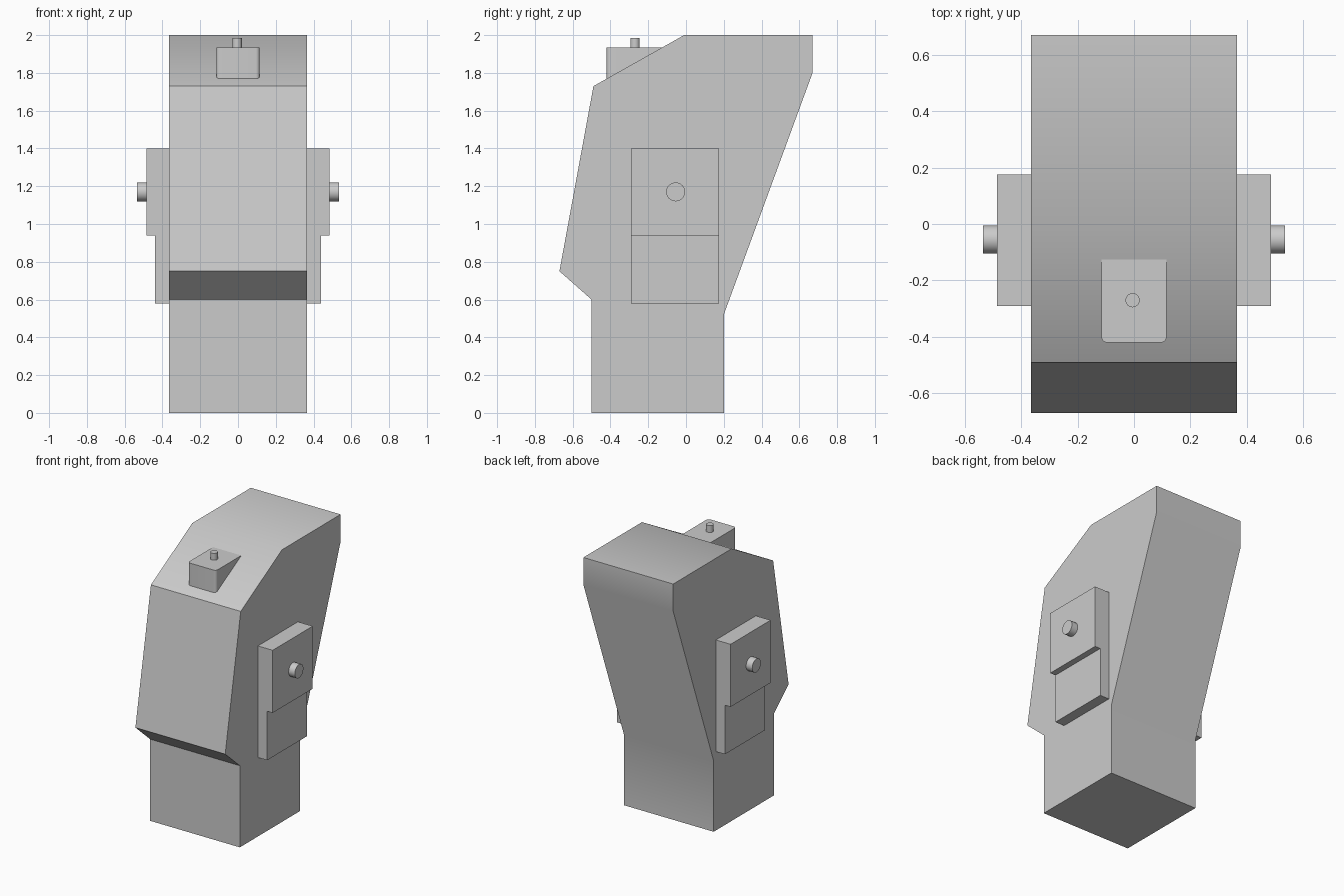
import bpy
import bmesh
import math
from mathutils import Vector

if "Cube" in bpy.data.objects:
    bpy.data.objects.remove(bpy.data.objects["Cube"], do_unlink=True)

# Single grey colour
grey = bpy.data.materials.new("plain grey")
grey.use_nodes = True
grey.diffuse_color = (0.6, 0.6, 0.6, 1)
grey.node_tree.nodes["Principled BSDF"].inputs["Base Color"].default_value = (0.6, 0.6, 0.6, 1)


def finish(name, bm):
    bmesh.ops.recalc_face_normals(bm, faces=bm.faces)
    mesh = bpy.data.meshes.new(name)
    bm.to_mesh(mesh)
    bm.free()
    mesh.materials.append(grey)
    obj = bpy.data.objects.new(name, mesh)
    bpy.context.collection.objects.link(obj)
    bpy.ops.object.select_all(action="DESELECT")
    obj.select_set(True)
    bpy.context.view_layer.objects.active = obj
    bpy.ops.object.shade_smooth_by_angle(angle=math.radians(30))
    return obj


def prism(name, points, sweep):
    """Extrude a closed outline along the sweep vector."""
    bm = bmesh.new()
    face = bm.faces.new([bm.verts.new(p) for p in points])
    out = bmesh.ops.extrude_face_region(bm, geom=[face], use_keep_orig=True)
    moved = [g for g in out["geom"] if isinstance(g, bmesh.types.BMVert)]
    bmesh.ops.translate(bm, verts=moved, vec=Vector(sweep))
    return finish(name, bm)


def circle(centre, radius, axis, sides=32):
    """Ring of points around the x or z axis."""
    c = Vector(centre)
    ring = []
    for i in range(sides):
        a = math.tau * i / sides
        u, v = radius * math.cos(a), radius * math.sin(a)
        ring.append(c + Vector((0, u, v) if axis == "x" else (u, v, 0)))
    return ring


# Main body: side profile extruded across the width
half = 0.365
profile = [(-0.5, 0), (0.2, 0), (0.2, 0.52), (0.67, 1.8), (0.67, 2),
           (-0.01, 2), (-0.49, 1.73), (-0.67, 0.75), (-0.5, 0.6)]
prism("body", [(-half, y, z) for y, z in profile], (2 * half, 0, 0))

# Stepped side plates, each with a round pin
step = [(0.35, 0.58), (0.44, 0.58), (0.44, 0.94),
        (0.485, 0.94), (0.485, 1.4), (0.35, 1.4)]
for side, s in (("left", 1), ("right", -1)):
    prism(side + "_side_plate", [(s * x, -0.29, z) for x, z in step], (0, 0.465, 0))
    prism(side + "_pin", circle((s * 0.47, -0.055, 1.17), 0.05, "x"), (s * 0.065, 0, 0))

# Sight block on the sloping top, front corners rounded, base sunk into the slope
w, front, r = 0.115, -0.42, 0.02
arc = [(w - r + r * math.sin(a), front + r - r * math.cos(a))
       for a in (math.radians(90 * i / 6) for i in range(7))]
right_side = arc + [(w, -0.12)]
outline = right_side + [(-x, y) for x, y in reversed(right_side)]
prism("top_block", [(x, y, 1.75) for x, y in outline], (0, 0, 0.185))

# Small post on the block
prism("top_post", circle((-0.005, -0.27, 1.92), 0.025, "z"), (0, 0, 0.065))
